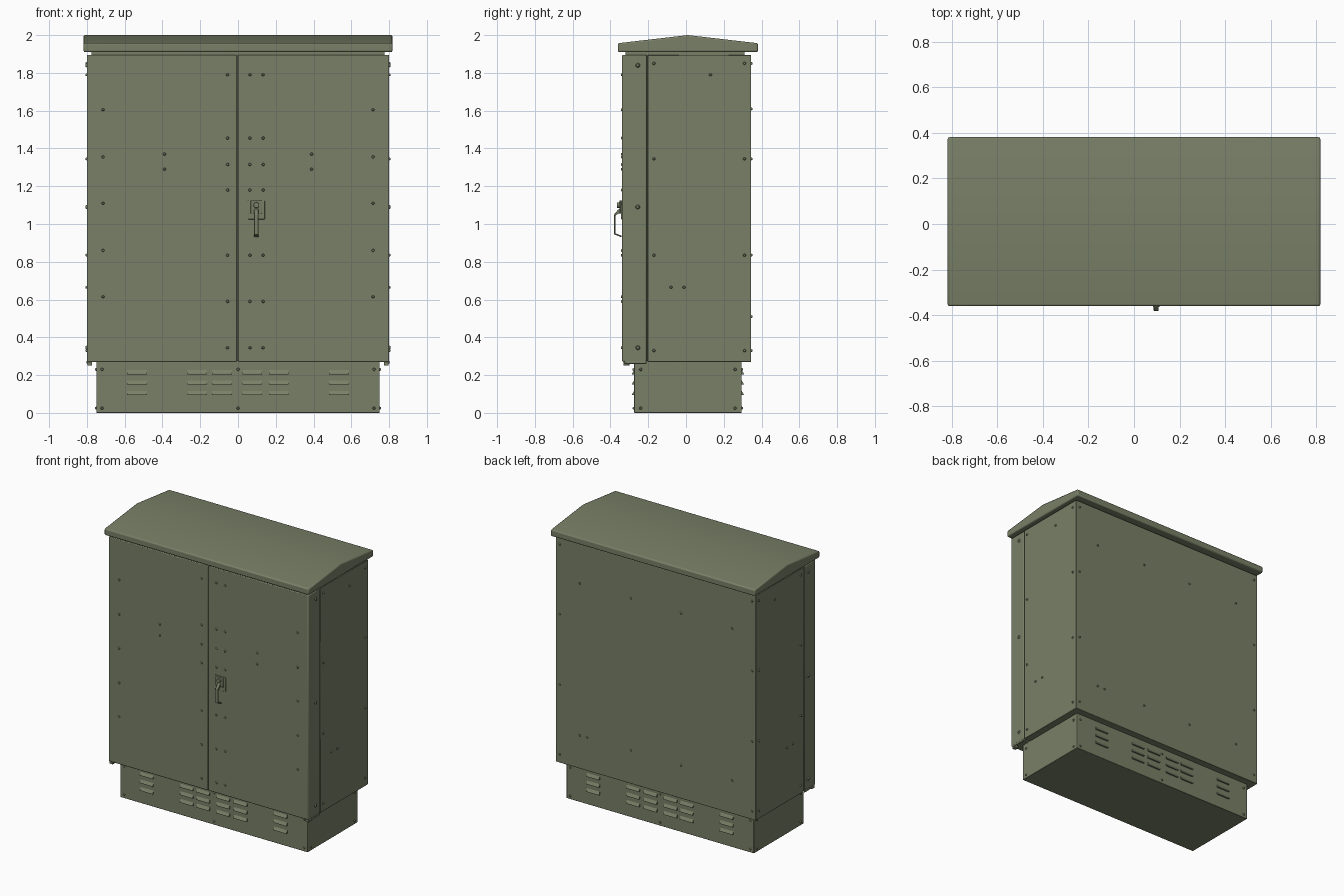
import bpy, bmesh, math
from mathutils import Vector, Matrix

if "Cube" in bpy.data.objects:
    bpy.data.objects.remove(bpy.data.objects["Cube"])

paint = bpy.data.materials.new("olive_grey_paint")
paint.diffuse_color = (0.19, 0.215, 0.135, 1)
paint.use_nodes = True
paint.node_tree.nodes["Principled BSDF"].inputs["Base Color"].default_value = paint.diffuse_color


def finish(name, bm, bevel=0.0):
    bmesh.ops.recalc_face_normals(bm, faces=bm.faces[:])
    me = bpy.data.meshes.new(name)
    bm.to_mesh(me)
    bm.free()
    ob = bpy.data.objects.new(name, me)
    bpy.context.collection.objects.link(ob)
    me.materials.append(paint)
    if bevel:
        m = ob.modifiers.new("bevel", 'BEVEL')
        m.width, m.segments = bevel, 2
        m.limit_method = 'ANGLE'
    bpy.ops.object.select_all(action='DESELECT')
    bpy.context.view_layer.objects.active = ob
    ob.select_set(True)
    bpy.ops.object.shade_smooth_by_angle(angle=math.radians(30))
    return ob


def add_box(bm, x, y, z):
    mat = Matrix.Translation((sum(x) / 2, sum(y) / 2, sum(z) / 2)) @ Matrix.Diagonal(
        (x[1] - x[0], y[1] - y[0], z[1] - z[0], 1))
    bmesh.ops.create_cube(bm, size=1, matrix=mat)


def box(name, x, y, z, bevel=0.0):
    bm = bmesh.new()
    add_box(bm, x, y, z)
    return finish(name, bm, bevel)


def add_prism(bm, pts, x0, x1):
    """Extrude a (y, z) profile along x."""
    f = bm.faces.new([bm.verts.new((x0, y, z)) for y, z in pts])
    ext = bmesh.ops.extrude_face_region(bm, geom=[f])["geom"]
    bmesh.ops.translate(bm, vec=(x1 - x0, 0, 0),
                        verts=[v for v in ext if isinstance(v, bmesh.types.BMVert)])


def bolts(name, points, normal, r=0.008, h=0.007):
    """Low domed bolt heads at points, facing along normal."""
    bm = bmesh.new()
    n = Vector(normal)
    rot = n.to_track_quat('Z', 'Y').to_matrix().to_4x4()
    for p in points:
        mat = Matrix.Translation(Vector(p) + n * h / 2) @ rot
        bmesh.ops.create_cone(bm, cap_ends=True, segments=10, radius1=r,
                              radius2=r * 0.6, depth=h, matrix=mat)
    return finish(name, bm)


# Cabinet shell, inner frame and plinth
box("cabinet_body", (-0.80, 0.80), (-0.203, 0.345), (0.27, 1.895), 0.003)
box("inner_frame", (-0.775, 0.775), (-0.32, 0.31), (0.275, 1.915))
box("plinth", (-0.75, 0.75), (-0.275, 0.295), (0.0, 0.28), 0.003)

# Double doors
box("left_door", (-0.80, -0.006), (-0.338, -0.209), (0.27, 1.895), 0.005)
box("right_door", (-0.001, 0.80), (-0.338, -0.209), (0.27, 1.895), 0.005)
bm = bmesh.new()
for s in (-1, 1):
    add_box(bm, (s * 0.785 - 0.013, s * 0.785 + 0.013), (-0.33, -0.30), (0.25, 0.275))
    add_box(bm, (s * 0.798 - 0.003, s * 0.798 + 0.003), (-0.325, -0.21), (0.26, 0.275))
finish("door_stops", bm, 0.002)

# Ridged roof with rounded eaves
bm = bmesh.new()
add_prism(bm, [(-0.361, 1.91), (0.381, 1.91), (0.381, 1.957), (0.01, 2.0), (-0.361, 1.957)],
          -0.818, 0.818)
finish("roof", bm, 0.008)

# Ventilation louvres on front and back of the plinth
bm = bmesh.new()
for x in (-0.535, -0.215, -0.085, 0.075, 0.215, 0.535):
    for z in (0.215, 0.16, 0.105):
        for s, y in ((-1, -0.274), (1, 0.294)):
            prof = [(y, z + 0.013), (y + s * 0.012, z - 0.007), (y + s * 0.012, z - 0.011), (y, z - 0.011)]
            add_prism(bm, prof, x - 0.052, x + 0.052)
finish("plinth_louvres", bm)

# Bolt heads on the doors
col = (1.79, 1.455, 1.315, 1.18, 0.835, 0.59, 0.345)
pts = [(x, -0.338, z) for x in (-0.055, 0.063, 0.133) for z in col]
for s in (-1, 1):
    pts += [(s * 0.715, -0.338, z) for z in (1.605, 1.355, 1.11, 0.86, 0.615)]
    pts += [(s * 0.39, -0.338, z) for z in (1.37, 1.29)]
bolts("door_bolts", pts, (0, -1, 0))

# Bolt heads on the sides
for s, side in ((-1, "left"), (1, "right")):
    p = [(s * 0.80, y, z) for y in (-0.17, 0.31) for z in (1.85, 1.345, 0.835, 0.33)]
    p += [(s * 0.80, 0.13, 1.79), (s * 0.80, -0.08, 0.665), (s * 0.80, -0.01, 0.665)]
    bolts(side + "_side_bolts", p, (s, 0, 0))
    bolts(side + "_hinge_bolts", [(s * 0.80, -0.255, z) for z in (1.84, 1.09, 0.345)],
          (s, 0, 0), 0.012, 0.007)
    bolts(side + "_plinth_bolts", [(s * 0.75, y, z) for y in (-0.24, 0.26) for z in (0.23, 0.025)],
          (s, 0, 0))

# Bolt heads on the back and the plinth
p = [(s * 0.77, 0.345, z) for s in (-1, 1) for z in (1.85, 1.345, 0.835, 0.33)]
p += [(x, 0.345, z) for x in (-0.61, -0.2, 0.2, 0.61) for z in (1.61, 0.51)]
p += [(0.55, 0.345, 0.51)]
bolts("back_bolts", p, (0, 1, 0))
for s, y in ((-1, -0.275), (1, 0.295)):
    bolts("plinth_front_bolts" if s < 0 else "plinth_back_bolts",
          [(x, y, z) for x in (-0.72, 0, 0.72) for z in (0.23, 0.025)], (0, s, 0))

# Door handle: mounting frame, lock and swing lever
bm = bmesh.new()
add_box(bm, (0.052, 0.142), (-0.345, -0.335), (1.025, 1.125))
add_box(bm, (0.066, 0.128), (-0.353, -0.344), (1.055, 1.125))
finish("handle_plate", bm, 0.003)
bm = bmesh.new()
bmesh.ops.create_cone(bm, cap_ends=True, segments=16, radius1=0.016, radius2=0.014, depth=0.014,
                      matrix=Matrix.Translation((0.097, -0.357, 1.10)) @ Matrix.Rotation(math.pi / 2, 4, 'X'))
finish("handle_lock", bm)
bm = bmesh.new()
add_prism(bm, [(-0.345, 1.085), (-0.36, 1.075), (-0.381, 1.05), (-0.381, 0.945), (-0.342, 0.93),
               (-0.342, 0.938), (-0.373, 0.951), (-0.373, 1.046), (-0.345, 1.06)], 0.086, 0.108)
finish("handle_lever", bm, 0.002)
